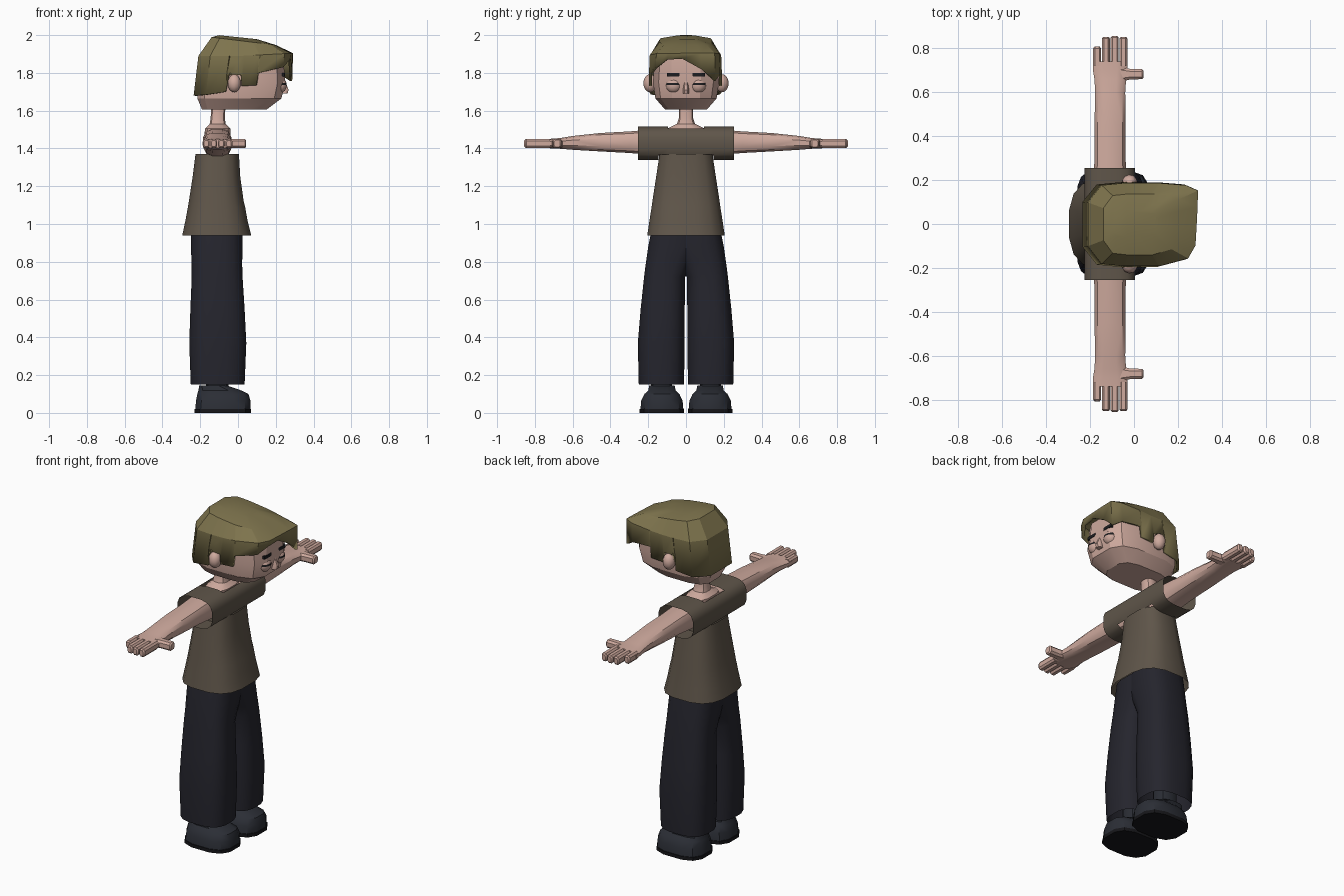
import bpy, bmesh, math
from mathutils import Vector

if "Cube" in bpy.data.objects:
    bpy.data.objects.remove(bpy.data.objects["Cube"])


def material(name, rgb):
    m = bpy.data.materials.new(name)
    m.use_nodes = True
    m.diffuse_color = (*rgb, 1)
    bsdf = m.node_tree.nodes["Principled BSDF"]
    bsdf.inputs["Base Color"].default_value = (*rgb, 1)
    bsdf.inputs["Roughness"].default_value = 0.9
    return m


SKIN = material("skin", (0.62, 0.40, 0.34))
HAIR = material("olive_hair", (0.21, 0.175, 0.075))
SHIRT = material("brown_shirt", (0.115, 0.092, 0.068))
PANTS = material("dark_trousers", (0.018, 0.018, 0.026))
SHOE = material("dark_shoes", (0.024, 0.027, 0.036))
SOLE = material("black_sole", (0.008, 0.008, 0.010))
BROW = material("near_black", (0.012, 0.012, 0.014))


def finish(name, bm, mats, angle=35):
    mesh = bpy.data.meshes.new(name)
    bm.to_mesh(mesh)
    bm.free()
    for m in mats:
        mesh.materials.append(m)
    obj = bpy.data.objects.new(name, mesh)
    bpy.context.collection.objects.link(obj)
    bpy.ops.object.select_all(action="DESELECT")
    obj.select_set(True)
    bpy.context.view_layer.objects.active = obj
    bpy.ops.object.shade_smooth_by_angle(angle=math.radians(angle))
    return obj


def skin_rings(rings):
    """Join rings of points into a capped tube with outward normals."""
    bm = bmesh.new()
    loops = [[bm.verts.new(p) for p in ring] for ring in rings]
    n = len(loops[0])
    for a, b in zip(loops, loops[1:]):
        for i in range(n):
            j = (i + 1) % n
            bm.faces.new((a[i], a[j], b[j], b[i]))
    caps = [bm.faces.new(loops[0]), bm.faces.new(loops[-1])]
    bmesh.ops.recalc_face_normals(bm, faces=bm.faces)
    return bm, caps


def loft(name, axis, sections, mats, side=1, n=12, power=0.7, angle=35,
         open_ends=(), drop=None, paint=None):
    """Sections are (position, u_min, u_max, v_min, v_max) along an axis."""
    rings = []
    for t, u0, u1, v0, v1 in sections:
        ring = []
        for i in range(n):
            a = 2 * math.pi * (i + 0.5) / n
            c, s = math.cos(a), math.sin(a)
            u = (u0 + u1) / 2 + (u1 - u0) / 2 * math.copysign(abs(c) ** power, c) / math.cos(math.pi / n) ** power
            v = (v0 + v1) / 2 + (v1 - v0) / 2 * math.copysign(abs(s) ** power, s) / math.cos(math.pi / n) ** power
            x, y, z = {"x": (t, u, v), "y": (u, t, v), "z": (u, v, t)}[axis]
            ring.append((x, y * side, z))
        rings.append(ring)
    bm, caps = skin_rings(rings)
    doomed = [caps[i] for i in open_ends]
    if drop:
        doomed += [f for f in bm.faces if f not in caps and drop(f.calc_center_median())]
    bmesh.ops.delete(bm, geom=doomed, context="FACES")
    if paint:
        for f in bm.faces:
            f.material_index = paint(f.calc_center_median())
    return finish(name, bm, mats, angle)


def ball(name, centre, radii, mats, paint=None, segments=16, rings=12):
    bm = bmesh.new()
    bmesh.ops.create_uvsphere(bm, u_segments=segments, v_segments=rings, radius=1)
    for v in bm.verts:
        v.co = Vector(c + r * k for c, r, k in zip(centre, radii, v.co))
    if paint:
        for f in bm.faces:
            f.material_index = paint(f.calc_center_median())
    return finish(name, bm, mats, 60)


# Head and neck
loft("head", "z", [
    (1.605, -0.19, 0.15, -0.11, 0.11), (1.665, -0.215, 0.23, -0.162, 0.162),
    (1.75, -0.215, 0.25, -0.175, 0.175), (1.88, -0.19, 0.24, -0.165, 0.165),
    (1.95, -0.11, 0.14, -0.10, 0.10)], [SKIN], power=0.6, angle=25)
loft("neck", "z", [
    (1.43, -0.18, -0.04, -0.10, 0.10), (1.505, -0.175, -0.04, -0.10, 0.10),
    (1.53, -0.15, -0.065, -0.048, 0.048), (1.56, -0.145, -0.07, -0.038, 0.038),
    (1.64, -0.14, -0.065, -0.038, 0.038)], [SKIN])
loft("nose", "z", [
    (1.69, 0.22, 0.262, -0.017, 0.017), (1.71, 0.22, 0.268, -0.016, 0.016),
    (1.755, 0.22, 0.25, -0.009, 0.009)], [SKIN], n=8)

# Hair: a shell whose lower edge is (x, y, z), stepped round the ears
left = [(0.285, 0.08, 1.82), (0.287, 0.155, 1.757), (0.23, 0.18, 1.79),
        (0.105, 0.19, 1.80), (0.10, 0.19, 1.735), (0.02, 0.19, 1.73),
        (0.015, 0.19, 1.79), (-0.06, 0.19, 1.79), (-0.065, 0.19, 1.70),
        (-0.17, 0.18, 1.685), (-0.235, 0.10, 1.68)]
right = [(x, -y * 1.03, z) for x, y, z in reversed(left[3:])]
edge = left + right + [(0.24, -0.16, 1.83), (0.275, -0.10, 1.87), (0.28, -0.02, 1.875)]
crown = [[(x * 0.96 + 0.016, y * 0.98, 1.89 + 0.05 * max(x, 0)) for x, y, z in edge],
         [(x * 0.654 + 0.014, y * 0.72, 1.97 - 0.08 * x) for x, y, z in edge],
         [(x * 0.385 - 0.01, y * 0.3, 1.99 - 0.04 * x) for x, y, z in edge]]
bm, caps = skin_rings([edge] + crown)
bmesh.ops.delete(bm, geom=[caps[0]], context="FACES")
hair = finish("hair", bm, [HAIR], 25)
shell = hair.modifiers.new("thickness", "SOLIDIFY")
shell.thickness = 0.015
shell.offset = -1

# Shirt: a body tube and one cross tube for both sleeves, open at the neck
loft("shirt_body", "z", [
    (0.94, -0.295, 0.07, -0.205, 0.205), (1.02, -0.278, 0.05, -0.193, 0.193),
    (1.09, -0.265, 0.038, -0.182, 0.182), (1.12, -0.26, 0.03, -0.178, 0.178),
    (1.25, -0.24, 0.012, -0.158, 0.158), (1.37, -0.225, 0.005, -0.14, 0.14)],
    [SHIRT], n=16, open_ends=(0, 1))
loft("shirt_sleeves", "y", [
    (y, -0.225, 0.005, 1.34, 1.515) for y in (-0.255, -0.145, -0.095, 0, 0.095, 0.145, 0.255)],
    [SHIRT], n=16, power=0.65, open_ends=(0, 1),
    drop=lambda c: (c.z < 1.37 and abs(c.y) < 0.13) or (c.z > 1.5 and abs(c.y) < 0.09))

for label, s in (("left", 1), ("right", -1)):
    # Face details
    ball(label + "_ear", (-0.02, s * 0.19, 1.745), (0.036, 0.036, 0.048), [SKIN], segments=10, rings=8)
    ball(label + "_eye", (0.222, s * 0.065, 1.735), (0.036, 0.042, 0.042), [SKIN, BROW],
         paint=lambda c: int(1.735 < c.z < 1.746))
    loft(label + "_eyebrow", "z", [
        (z, 0.225, 0.25, 0.035, 0.10) for z in (1.782, 1.80)], [BROW], s, n=8, power=0.3)

    # Arm and hand
    loft(label + "_arm", "y", [
        (0.08, -0.18, -0.035, 1.355, 1.505), (0.18, -0.185, -0.035, 1.365, 1.50),
        (0.30, -0.18, -0.038, 1.376, 1.49), (0.45, -0.18, -0.038, 1.384, 1.482),
        (0.60, -0.177, -0.04, 1.393, 1.466), (0.66, -0.18, -0.036, 1.398, 1.456),
        (0.70, -0.187, -0.03, 1.40, 1.452), (0.74, -0.187, -0.03, 1.402, 1.45)], [SKIN], s)
    for finger, x, tip in (("little", -0.168, 0.808), ("ring", -0.128, 0.853),
                           ("middle", -0.088, 0.857), ("index", -0.048, 0.853)):
        loft(f"{label}_{finger}_finger", "y", [
            (0.72, x - 0.018, x + 0.018, 1.402, 1.45), (tip - 0.008, x - 0.018, x + 0.018, 1.402, 1.45),
            (tip, x - 0.012, x + 0.012, 1.41, 1.442)], [SKIN], s, n=8)
    loft(label + "_thumb", "x", [
        (-0.07, 0.645, 0.72, 1.402, 1.45), (-0.02, 0.658, 0.707, 1.402, 1.45),
        (0.036, 0.66, 0.705, 1.402, 1.45), (0.043, 0.666, 0.699, 1.408, 1.444)], [SKIN], s, n=8)

    # Trouser leg, overlapping its partner at the hips
    loft(label + "_trouser_leg", "z", [
        (0.15, -0.25, 0.035, 0.01, 0.25), (0.37, -0.258, 0.044, 0.008, 0.255),
        (0.55, -0.252, 0.035, 0.007, 0.24), (0.72, -0.245, 0.024, 0.004, 0.222),
        (0.79, -0.245, 0.022, -0.03, 0.213), (0.88, -0.25, 0.024, -0.08, 0.20),
        (0.98, -0.25, 0.022, -0.08, 0.18)], [PANTS], s, n=16, open_ends=(0,))

    # Ankle and shoe
    loft(label + "_ankle", "z", [
        (0.09, -0.17, -0.05, 0.075, 0.185), (0.40, -0.17, -0.05, 0.075, 0.185)], [SHOE], s)
    loft(label + "_sole", "z", [
        (z, -0.23, 0.07, 0.01, 0.245) for z in (0, 0.02)], [SOLE], s)
    loft(label + "_shoe", "z", [
        (0.02, -0.226, 0.066, 0.014, 0.241), (0.065, -0.222, 0.066, 0.018, 0.237),
        (0.10, -0.215, 0.055, 0.035, 0.22), (0.118, -0.21, 0.02, 0.055, 0.20),
        (0.145, -0.205, -0.06, 0.06, 0.195)], [SHOE], s)
